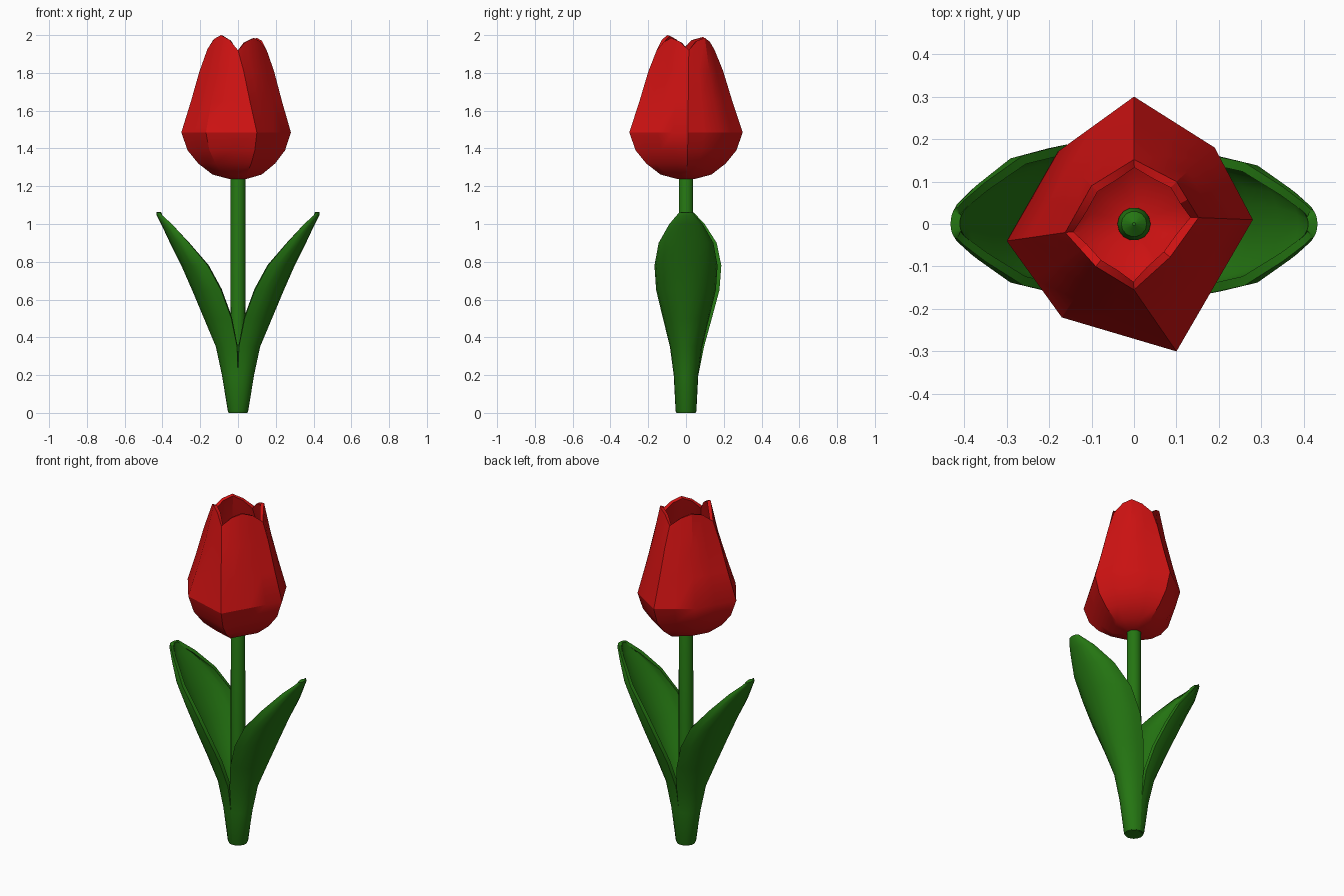
import bpy, bmesh, math

if "Cube" in bpy.data.objects:
    bpy.data.objects.remove(bpy.data.objects["Cube"])


def material(name, rgb):
    m = bpy.data.materials.new(name)
    m.diffuse_color = (*rgb, 1)
    m.use_nodes = True
    m.node_tree.nodes["Principled BSDF"].inputs["Base Color"].default_value = m.diffuse_color
    return m


RED = material("petal red", (0.62, 0.006, 0.006))
GREEN = material("leaf green", (0.018, 0.18, 0.006))


def loft(name, rows, mat, closed=False, cap_start=False, cap_end=False, thickness=0, angle=30):
    """Skin rows of points running bottom to top, each counter-clockwise."""
    bm = bmesh.new()
    grid = [[bm.verts.new(p) for p in row] for row in rows]
    n = len(rows[0])
    for a, b in zip(grid, grid[1:]):
        for i in range(n if closed else n - 1):
            j = (i + 1) % n
            bm.faces.new((a[i], a[j], b[j], b[i]))
    if cap_start:
        bm.faces.new(grid[0][::-1])
    if cap_end:
        bm.faces.new(grid[-1])
    me = bpy.data.meshes.new(name)
    bm.to_mesh(me)
    bm.free()
    me.materials.append(mat)
    ob = bpy.data.objects.new(name, me)
    bpy.context.collection.objects.link(ob)
    bpy.ops.object.select_all(action='DESELECT')
    ob.select_set(True)
    bpy.context.view_layer.objects.active = ob
    if thickness:
        s = ob.modifiers.new("thickness", 'SOLIDIFY')
        s.thickness, s.offset = thickness, -1
        bpy.ops.object.modifier_apply(modifier=s.name)
    bpy.ops.object.shade_smooth_by_angle(angle=math.radians(angle))
    return ob


# Stem, with a pointed tip inside the flower
def circle(r, z, n=14):
    return [(r * math.cos(math.tau * i / n), r * math.sin(math.tau * i / n), z) for i in range(n)]


loft("stem", [circle(r, z) for r, z in ((0.044, 0), (0.04, 0.2), (0.039, 1.27), (0.03, 1.30), (0.004, 1.32))],
     GREEN, closed=True, cap_start=True, cap_end=True)

# Leaves: channel sections given as height, spine x, margin x, half width
LEAF = [(0, .05, 0, .05), (.01, .054, 0, .055), (.2, .085, 0, .065), (.35, .117, .005, .085),
        (.5, .18, .035, .122), (.65, .243, .09, .158), (.78, .30, .16, .167), (.9, .36, .26, .145),
        (1.0, .407, .35, .088), (1.045, .43, .40, .05), (1.062, .432, .415, .035)]


def leaf(name, side, back):
    rows = []
    for z, spine, margin, w in LEAF:
        row = []
        for k in range(-5, 6):
            a = k / 5 * math.pi / 2
            y = side * w * math.sin(a)
            if y > 0 and z > 0.3:
                y *= back
            row.append((side * (margin + (spine - margin) * math.cos(a)), y, z))
        rows.append(row)
    loft(name, rows, GREEN, thickness=0.022, angle=40)


leaf("right_leaf", 1, 1.0)
leaf("left_leaf", -1, 1.12)

# Flower cup: angular belly outline and four-petal rim outline
BELLY = [(.28, .01), (.19, .18), (0, .30), (-.18, .17), (-.30, -.04), (-.17, -.22), (.10, -.30), (.187, -.15)]
RIM = [(.152, .015), (.10, .10), (0, .152), (-.10, .09), (-.162, -.02), (-.09, -.10), (0, -.155), (.085, -.078)]
RIM_Z = [1.92, 1.97, 1.985, 1.965, 1.92, 1.965, 1.99, 1.975,
         1.925, 1.98, 2.0, 1.975, 1.92, 1.965, 1.985, 1.965]


def doubled(pts):
    out = []
    for p, q in zip(pts, pts[1:] + pts[:1]):
        out += [p, ((p[0] + q[0]) / 2, (p[1] + q[1]) / 2)]
    return out


belly, rim = doubled(BELLY), doubled(RIM)
rows = [[(x * s, y * s, z) for x, y in belly]
        for s, z in ((.14, 1.237), (.45, 1.262), (.70, 1.32), (.89, 1.39), (1, 1.485))]
for f, z in ((.37, 1.65), (.70, 1.81), (1, None)):
    rows.append([(b[0] + (t[0] - b[0]) * f, b[1] + (t[1] - b[1]) * f, z or h)
                 for b, t, h in zip(belly, rim, RIM_Z)])
loft("flower_petals", rows, RED, closed=True, cap_start=True, thickness=0.02, angle=30)
